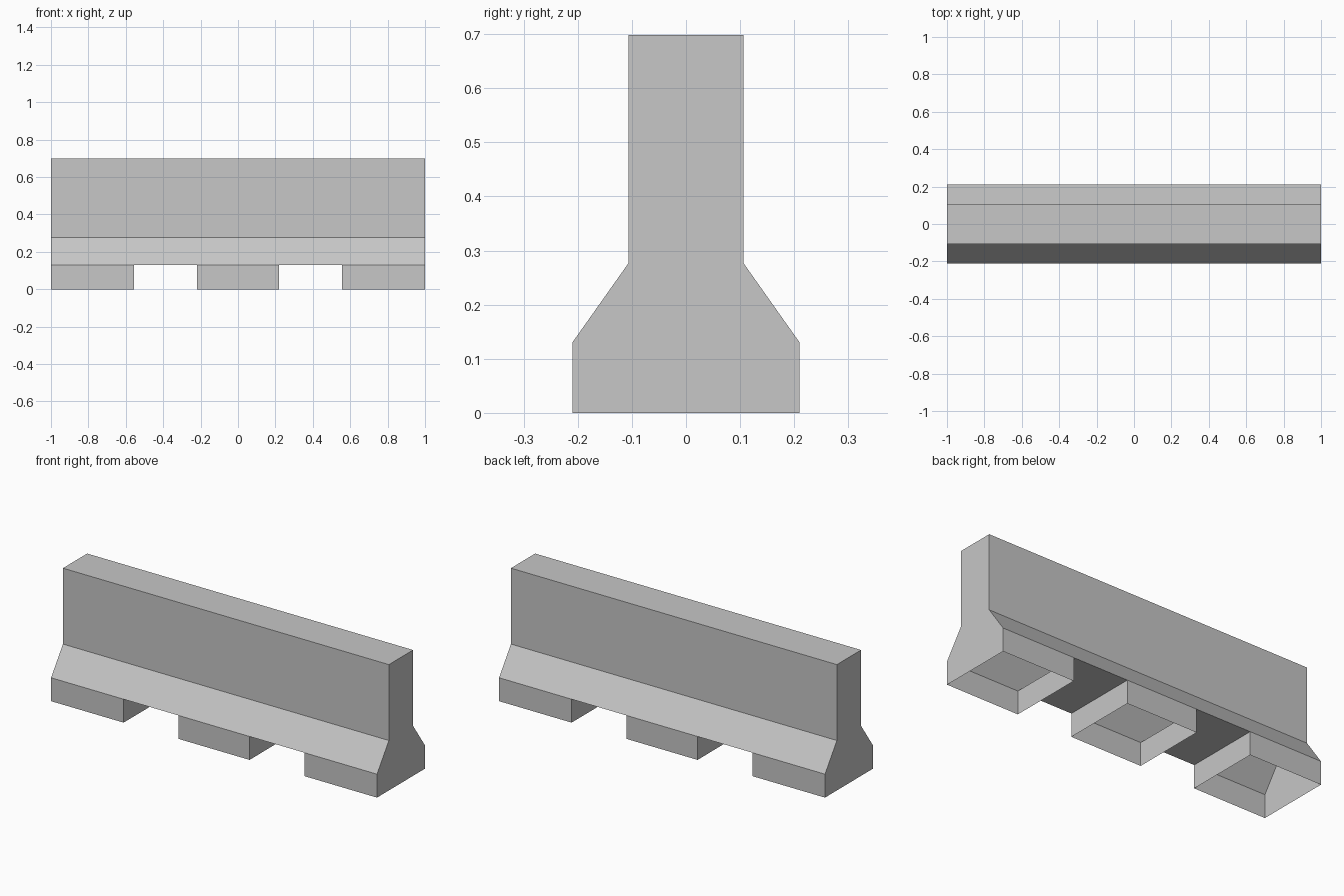
import bpy
import bmesh
from mathutils import Vector

if "Cube" in bpy.data.objects:
    bpy.data.objects.remove(bpy.data.objects["Cube"], do_unlink=True)

LENGTH = 2.0
BASE_Z, NECK_Z, TOP_Z = 0.13, 0.277, 0.698
BASE_Y, NECK_Y = 0.21, 0.106
FOOT_CUTS = (-0.555, -0.218, 0.218, 0.555)

# Concrete material
concrete = bpy.data.materials.new("concrete_grey")
concrete.use_nodes = True
colour = (0.57, 0.57, 0.57, 1.0)
concrete.diffuse_color = colour
concrete.node_tree.nodes["Principled BSDF"].inputs["Base Color"].default_value = colour

# Barrier body: mirrored half profile swept along the length
half = [(BASE_Y, BASE_Z), (NECK_Y, NECK_Z), (NECK_Y, TOP_Z)]
profile = half + [(-y, z) for y, z in reversed(half)]
bm = bmesh.new()
end = bm.faces.new([bm.verts.new((-LENGTH / 2, y, z)) for y, z in profile])
swept = bmesh.ops.extrude_face_region(bm, geom=[end], use_keep_orig=True)
bmesh.ops.translate(bm, vec=(LENGTH, 0, 0),
                    verts=[g for g in swept["geom"] if isinstance(g, bmesh.types.BMVert)])

# Split the underside where feet and drainage gaps meet
for x in FOOT_CUTS:
    bmesh.ops.bisect_plane(bm, geom=bm.verts[:] + bm.edges[:] + bm.faces[:],
                           plane_co=Vector((x, 0, 0)), plane_no=Vector((1, 0, 0)))

# Feet: open the underside and draw hollow walls down to the ground
inner, outer = FOOT_CUTS[2], FOOT_CUTS[3]
openings = []
for face in bm.faces:
    centre = face.calc_center_median()
    if abs(centre.z - BASE_Z) < 0.001 and not inner < abs(centre.x) < outer:
        openings.append(face)
rims = list({edge for face in openings for edge in face.edges})
bmesh.ops.delete(bm, geom=openings, context="FACES_ONLY")
walls = bmesh.ops.extrude_edge_only(bm, edges=rims)
bmesh.ops.translate(bm, vec=(0, 0, -BASE_Z),
                    verts=[g for g in walls["geom"] if isinstance(g, bmesh.types.BMVert)])

# Merge coplanar pieces into clean flat faces
bmesh.ops.recalc_face_normals(bm, faces=bm.faces[:])
bmesh.ops.dissolve_limit(bm, angle_limit=0.01, verts=bm.verts[:], edges=bm.edges[:])

mesh = bpy.data.meshes.new("road_barrier")
bm.to_mesh(mesh)
bm.free()
mesh.materials.append(concrete)
barrier = bpy.data.objects.new("road_barrier", mesh)
bpy.context.collection.objects.link(barrier)
